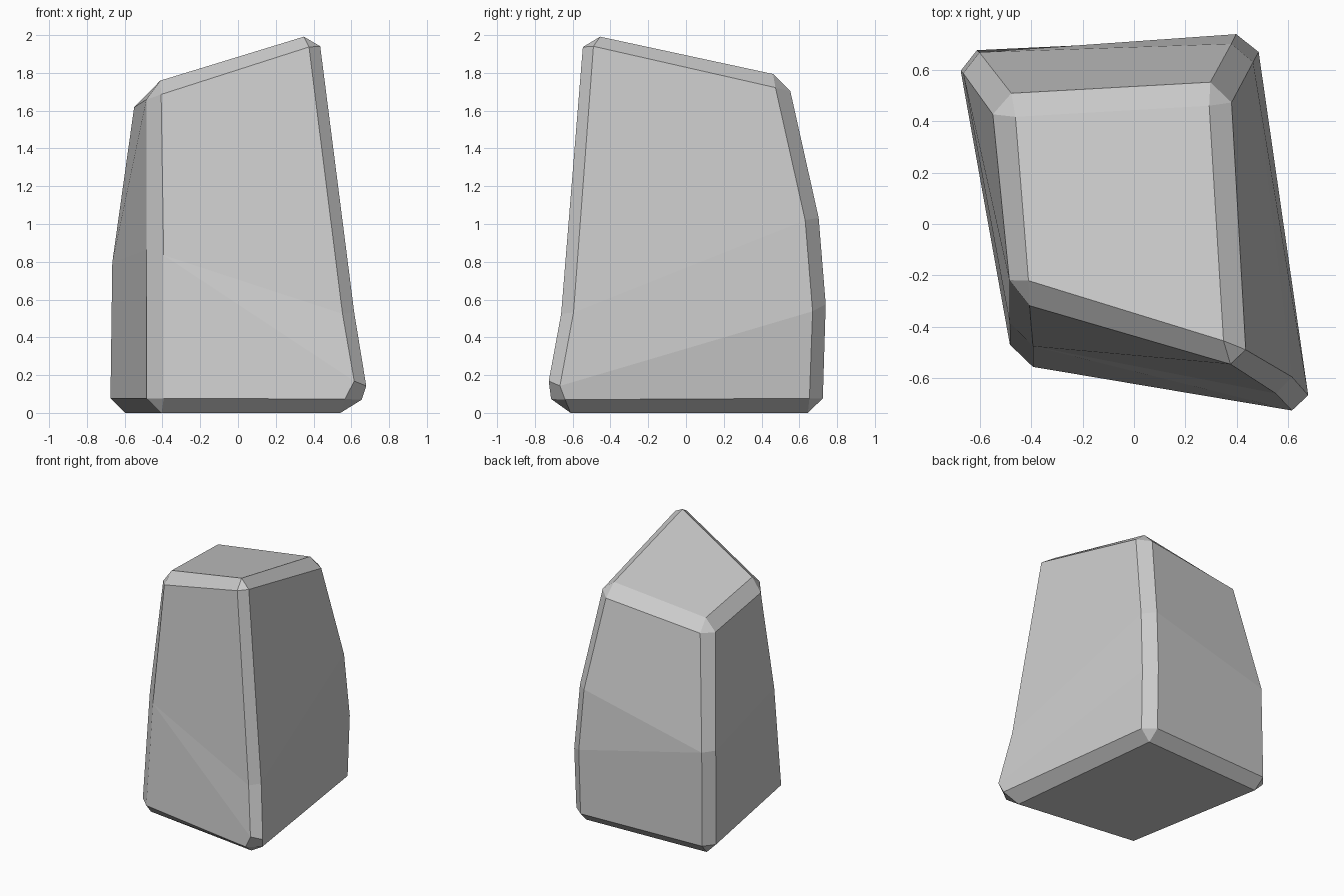
import bpy
import bmesh

default_cube = bpy.data.objects.get("Cube")
if default_cube:
    bpy.data.objects.remove(default_cube, do_unlink=True)

# Stone material
stone = bpy.data.materials.new("light_grey_stone")
stone.use_nodes = True
stone_colour = (0.6, 0.6, 0.6, 1)
stone.diffuse_color = stone_colour
stone.node_tree.nodes["Principled BSDF"].inputs["Base Color"].default_value = stone_colour

# Sharp corner ridges of the rock, each running from base to top
ridge_paths = {
    "front_left": [(-.47, -.555, 0), (-.47, -.46, .87), (-.48, -.28, 1.74)],
    "front_right": [(.63, -.7, 0), (.69, -.745, .12), (.625, -.675, .5), (.43, -.56, 2.035)],
    "back_right": [(.47, .725, 0), (.475, .745, .56), (.455, .705, 1.05), (.365, .54, 1.785)],
    "back_left": [(-.69, .675, 0), (-.68, .665, .79), (-.545, .49, 1.69)],
}

bm = bmesh.new()


def make_ridge(path):
    """Create the ridge vertices; short ridges repeat their middle vertex."""
    verts = [bm.verts.new(point) for point in path]
    if len(verts) == 3:
        verts.insert(1, verts[1])
    return verts


def add_face(verts):
    """Add a face, dropping repeated corners and skipping empty ones."""
    corners = list(dict.fromkeys(verts))
    if len(corners) > 2:
        bm.faces.new(corners)


# Side facets between neighbouring ridges
ridges = [make_ridge(path) for path in ridge_paths.values()]
for index, ridge in enumerate(ridges):
    neighbour = ridges[(index + 1) % len(ridges)]
    for low in range(3):
        high = low + 1
        add_face([ridge[low], neighbour[low], neighbour[high], ridge[high]])

# Sloping top and flat base
add_face([ridge[-1] for ridge in ridges])
add_face([ridge[0] for ridge in reversed(ridges)])
bmesh.ops.recalc_face_normals(bm, faces=bm.faces[:])

# Chamfer the ridges, the top rim and the base rim
rims = [{ridge[end] for ridge in ridges} for end in (0, -1)]
outlines = rims + [set(ridge) for ridge in ridges]
worn_edges = [edge for edge in bm.edges
              if any(set(edge.verts) <= outline for outline in outlines)]
bmesh.ops.bevel(bm, geom=worn_edges, offset=0.077, offset_type='OFFSET',
                segments=1, affect='EDGES', clamp_overlap=False, loop_slide=True)
bmesh.ops.recalc_face_normals(bm, faces=bm.faces[:])

mesh = bpy.data.meshes.new("rock")
bm.to_mesh(mesh)
bm.free()
mesh.materials.append(stone)
rock = bpy.data.objects.new("rock", mesh)
bpy.context.collection.objects.link(rock)
